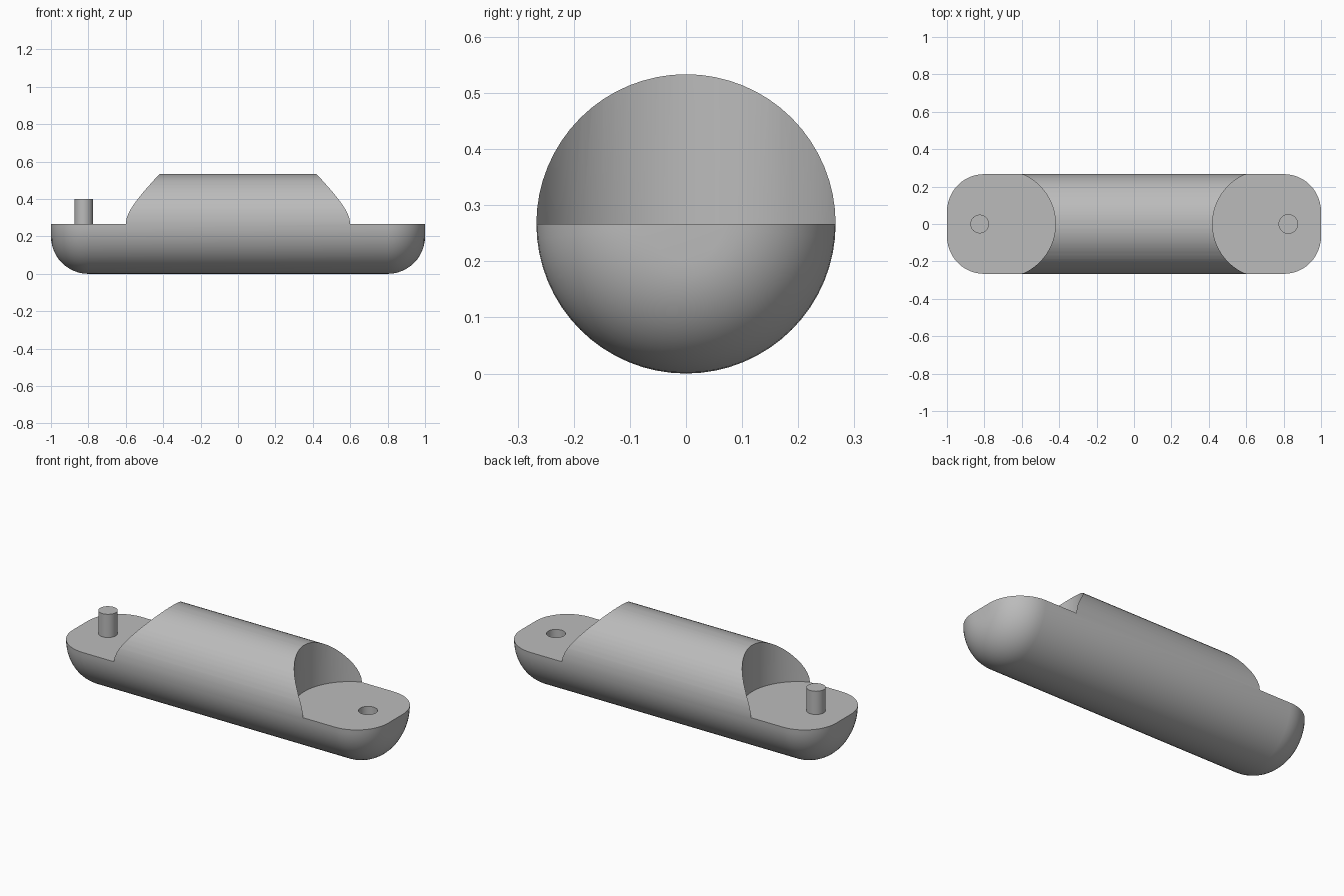
import bpy
import bmesh
from math import sin, cos, pi, radians, sqrt

cube = bpy.data.objects.get("Cube")
if cube:
    bpy.data.objects.remove(cube, do_unlink=True)

R = 0.2667          # body radius, also the deck height
FILLET = 0.2        # rounding of the end caps
PEG_X, PEG_R, PEG_TOP = 0.825, 0.05, 0.4
ARC_R, ARC_X = 0.288, 0.708   # vertical scoop at each end of the upper body

grey = bpy.data.materials.new("plain grey")
grey.use_nodes = True
colour = (0.5, 0.5, 0.5, 1)
grey.diffuse_color = colour
grey.node_tree.nodes["Principled BSDF"].inputs["Base Color"].default_value = colour


def add_object(name, bm):
    bmesh.ops.recalc_face_normals(bm, faces=bm.faces)
    mesh = bpy.data.meshes.new(name)
    bm.to_mesh(mesh)
    bm.free()
    mesh.materials.append(grey)
    obj = bpy.data.objects.new(name, mesh)
    bpy.context.collection.objects.link(obj)
    return obj


def prism(name, outline, z0, z1):
    bm = bmesh.new()
    face = bm.faces.new([bm.verts.new((x, y, z0)) for x, y in outline])
    top = bmesh.ops.extrude_face_region(bm, geom=[face])["geom"]
    verts = [v for v in top if isinstance(v, bmesh.types.BMVert)]
    bmesh.ops.translate(bm, verts=verts, vec=(0, 0, z1 - z0))
    return add_object(name, bm)


def circle(x, r, n=40):
    return [(x + r * cos(2 * pi * i / n), r * sin(2 * pi * i / n)) for i in range(n)]


def activate(obj):
    bpy.ops.object.select_all(action="DESELECT")
    obj.select_set(True)
    bpy.context.view_layer.objects.active = obj


def cut(obj, cutter):
    cutter.hide_render = True
    mod = obj.modifiers.new("cut", "BOOLEAN")
    mod.operation = "DIFFERENCE"
    mod.solver = "EXACT"
    mod.object = cutter
    activate(obj)
    bpy.ops.object.modifier_apply(modifier=mod.name)
    bpy.data.objects.remove(cutter, do_unlink=True)


# Round body: rings along x with filleted ends
STEPS, SIDES = 12, 64
half = [(1 - FILLET + FILLET * sin(a), R - FILLET + FILLET * cos(a))
        for a in (pi / 2 * i / STEPS for i in range(STEPS + 1))]
rings = [(-x, r) for x, r in reversed(half)] + half
bm = bmesh.new()
loops = [[bm.verts.new((x, r * cos(2 * pi * k / SIDES), R + r * sin(2 * pi * k / SIDES)))
          for k in range(SIDES)] for x, r in rings]
for a, b in zip(loops, loops[1:]):
    for k in range(SIDES):
        n = (k + 1) % SIDES
        bm.faces.new((a[k], a[n], b[n], b[k]))
bm.faces.new(loops[0])
bm.faces.new(loops[-1])
body = add_object("body", bm)

# Decks at both ends, each with a scooped wall towards the middle
ARC_N = 40
ys = [0.284 * sin(pi * (i / ARC_N - 0.5)) for i in range(ARC_N + 1)]
scoop = [(ARC_X - sqrt(ARC_R ** 2 - y * y), y) for y in ys] + [(1.1, 0.3), (1.1, -0.3)]
for side in (1, -1):
    cut(body, prism("deck_cutter", [(side * x, y) for x, y in scoop], R, 0.7))

# Blind socket in the left deck
cut(body, prism("socket_cutter", circle(PEG_X, PEG_R), R - 0.14, 0.5))

# Peg on the right deck
peg = prism("peg", circle(-PEG_X, PEG_R), R - 0.01, PEG_TOP)

for obj in (body, peg):
    activate(obj)
    bpy.ops.object.shade_smooth_by_angle(angle=radians(30))
